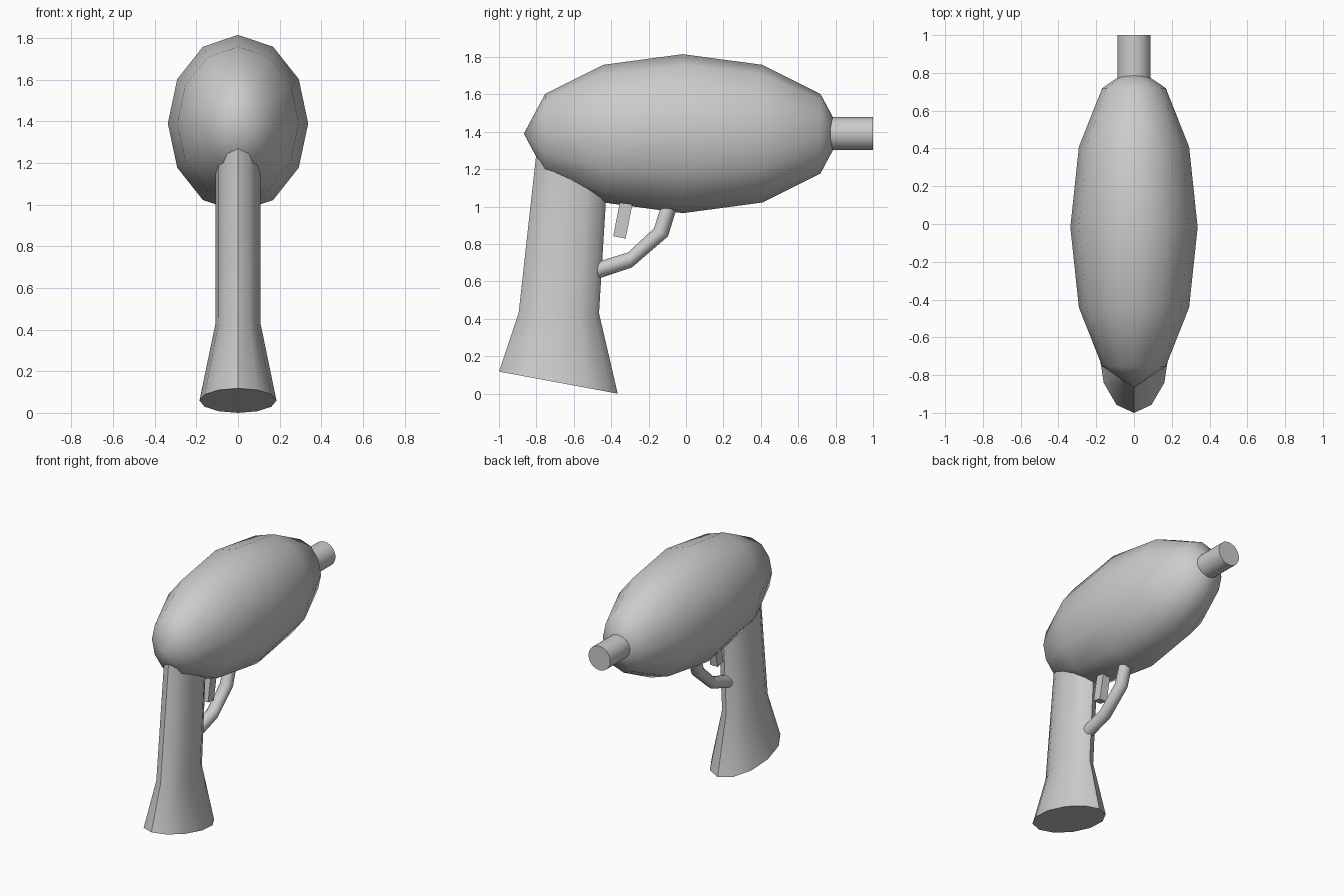
import bpy, bmesh
from math import sin, cos, pi, radians

if "Cube" in bpy.data.objects:
    bpy.data.objects.remove(bpy.data.objects["Cube"])


def smooth(obj):
    bpy.ops.object.select_all(action='DESELECT')
    bpy.context.view_layer.objects.active = obj
    obj.select_set(True)
    bpy.ops.object.shade_smooth_by_angle(angle=radians(45))


def loft(name, sections, sides=12):
    """Elliptical rings, each spanning two (y, z) outline points with half width rx."""
    bm = bmesh.new()
    rings = []
    for (ya, za), (yb, zb), rx in sections:
        ring = []
        for i in range(sides):
            a = 2 * pi * i / sides
            c = cos(a) / 2
            ring.append(bm.verts.new((rx * sin(a),
                                      (ya + yb) / 2 + (ya - yb) * c,
                                      (za + zb) / 2 + (za - zb) * c)))
        rings.append(ring)
    for r, s in zip(rings, rings[1:]):
        for i in range(sides):
            j = (i + 1) % sides
            bm.faces.new((r[i], r[j], s[j], s[i]))
    bm.faces.new(rings[0])
    bm.faces.new(rings[-1])
    bmesh.ops.recalc_face_normals(bm, faces=bm.faces)
    mesh = bpy.data.meshes.new(name)
    bm.to_mesh(mesh)
    bm.free()
    obj = bpy.data.objects.new(name, mesh)
    bpy.context.collection.objects.link(obj)
    smooth(obj)
    return obj


# Egg-shaped body, poles along y
bpy.ops.mesh.primitive_uv_sphere_add(segments=12, ring_count=6, radius=1,
                                     location=(0, -0.017, 1.39),
                                     rotation=(radians(90), 0, 0))
body = bpy.context.object
body.name = "body"
body.scale = (0.337, 0.425, 0.85)
bpy.ops.object.transform_apply(location=False, rotation=True, scale=True)
smooth(body)

# Nozzle
bpy.ops.mesh.primitive_cylinder_add(vertices=24, radius=0.088, depth=0.3,
                                    location=(0, 0.85, 1.39),
                                    rotation=(radians(90), 0, 0))
nozzle = bpy.context.object
nozzle.name = "nozzle"
smooth(nozzle)

# Handle with flared, slanted foot
loft("handle", [
    ((-1.0, 0.118), (-0.365, 0.0), 0.185),
    ((-0.895, 0.43), (-0.465, 0.43), 0.108),
    ((-0.793, 1.35), (-0.41, 1.33), 0.108),
])

# Trigger guard
loft("trigger_guard", [
    ((-0.52, 0.69), (-0.53, 0.595), 0.045),
    ((-0.31, 0.755), (-0.289, 0.675), 0.045),
    ((-0.171, 0.884), (-0.096, 0.841), 0.045),
    ((-0.115, 1.06), (-0.03, 1.055), 0.045),
])

# Trigger
bpy.ops.mesh.primitive_cube_add(size=1, location=(0, -0.331, 0.963),
                                rotation=(radians(-11), 0, 0))
trigger = bpy.context.object
trigger.name = "trigger"
trigger.scale = (0.06, 0.068, 0.26)
